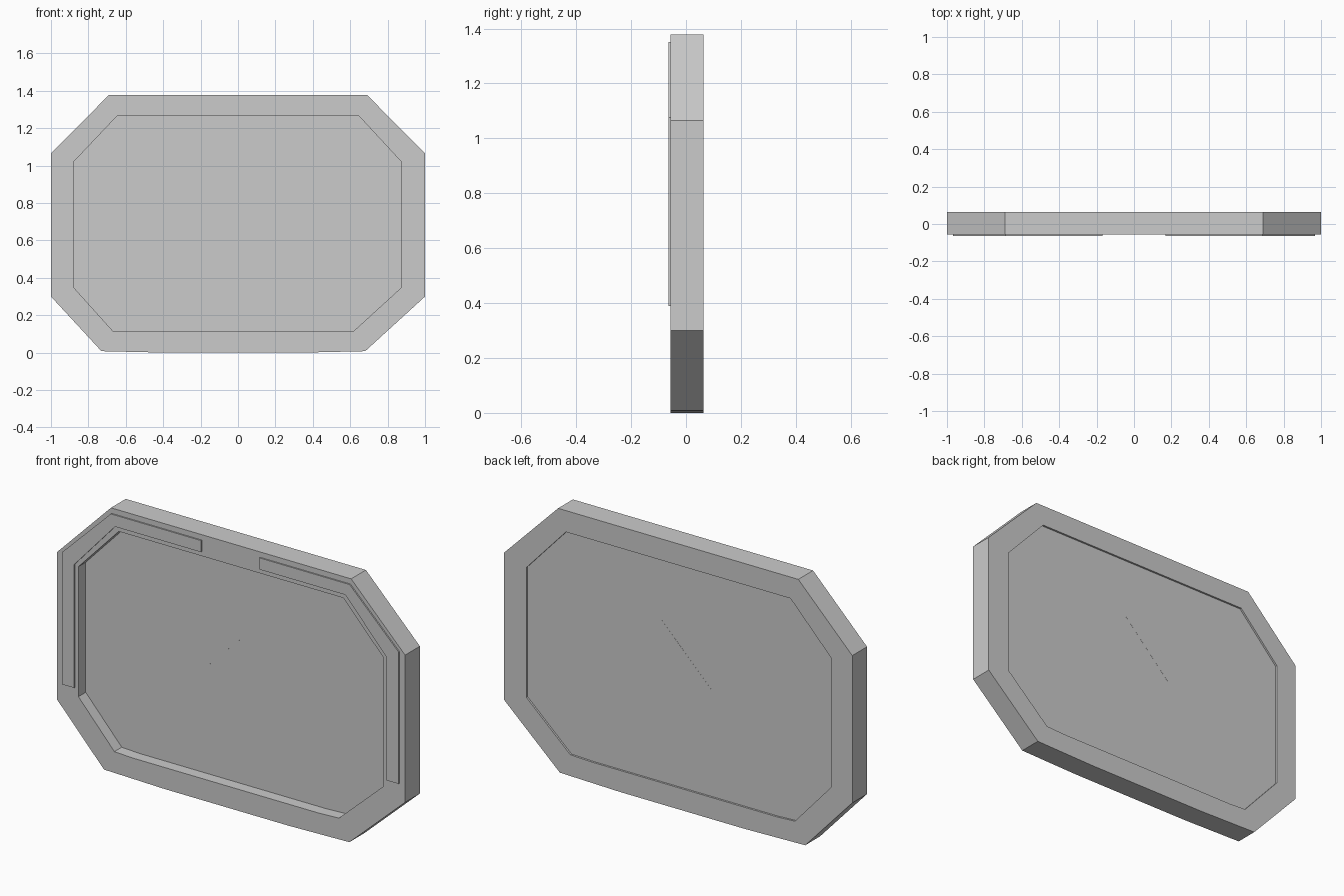
import bpy, bmesh

if "Cube" in bpy.data.objects:
    bpy.data.objects.remove(bpy.data.objects["Cube"])


def finish(name, bm):
    bmesh.ops.recalc_face_normals(bm, faces=bm.faces)
    mesh = bpy.data.meshes.new(name)
    bm.to_mesh(mesh)
    bm.free()
    obj = bpy.data.objects.new(name, mesh)
    bpy.context.collection.objects.link(obj)
    return obj


def prism(name, outline, y0, y1):
    """Solid with an (x, z) outline between two depths."""
    bm = bmesh.new()
    a, b = [[bm.verts.new((x, y, z)) for x, z in outline] for y in (y0, y1)]
    bm.faces.new(a)
    bm.faces.new(b[::-1])
    n = len(outline)
    for i in range(n):
        j = (i + 1) % n
        bm.faces.new((a[i], b[i], b[j], a[j]))
    return finish(name, bm)


def ring(name, outer, inner, y0, y1):
    """Frame between two matching outlines."""
    bm = bmesh.new()
    loops = [[bm.verts.new((x, y, z)) for x, z in outline]
             for outline, y in ((outer, y0), (outer, y1), (inner, y1), (inner, y0))]
    n = len(outer)
    for k in range(4):
        a, b = loops[k], loops[(k + 1) % 4]
        for i in range(n):
            j = (i + 1) % n
            bm.faces.new((a[i], b[i], b[j], a[j]))
    return finish(name, bm)


outer = [(-1, 0.30), (-0.73, 0.008), (-0.38, 0), (0.33, 0), (0.68, 0.008),
         (1, 0.30), (1, 1.065), (0.69, 1.378), (-0.69, 1.378), (-1, 1.065)]
inner = [(-0.877, 0.347), (-0.67, 0.117), (-0.57, 0.112), (0.5, 0.112), (0.62, 0.117),
         (0.872, 0.347), (0.872, 1.022), (0.645, 1.267), (-0.645, 1.267), (-0.877, 1.022)]

# Chamfered frame and recessed panel
ring("frame", outer, inner, -0.057, 0.064)
prism("panel", inner, 0.003, 0.054)

# Fine diagonal line across the panel
prism("diagonal_line", [(-0.19, 0.66), (-0.188, 0.66), (0.11, 0.958), (0.11, 0.96)],
      0.0025, 0.0545)

# Raised trim strips on the front, mirrored left and right
trim = [(0.168, 1.35), (0.686, 1.35), (0.967, 1.075), (0.967, 0.39),
        (0.897, 0.39), (0.897, 1.03), (0.662, 1.29), (0.168, 1.29)]
for side, s in (("left", -1), ("right", 1)):
    prism("trim_" + side, [(s * x, z) for x, z in trim], -0.064, -0.056)
